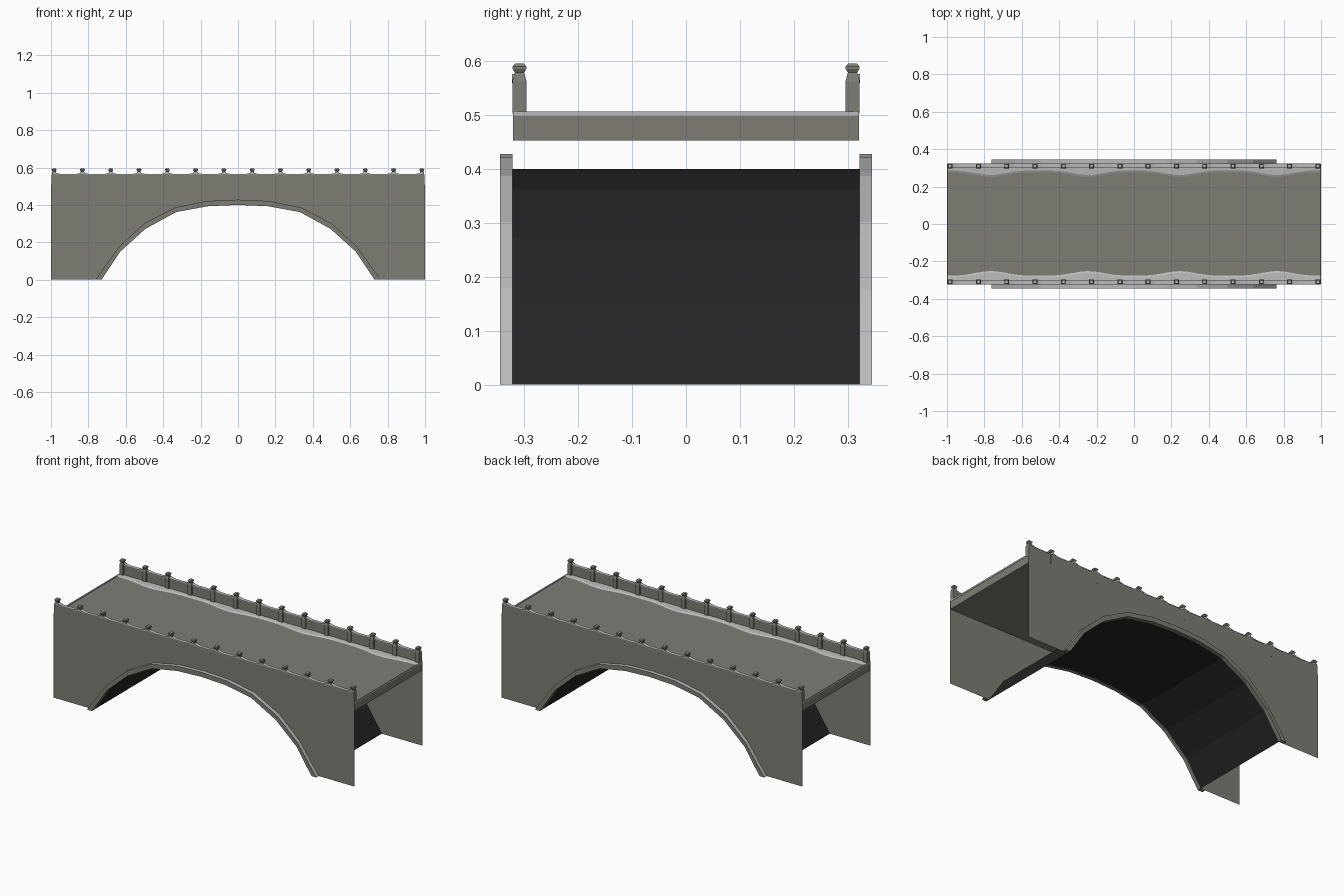
import bpy, bmesh, math
from mathutils import Vector

if "Cube" in bpy.data.objects:
    bpy.data.objects.remove(bpy.data.objects["Cube"])


def material(name, rgb):
    m = bpy.data.materials.new(name)
    m.diffuse_color = (*rgb, 1)
    m.use_nodes = True
    m.node_tree.nodes["Principled BSDF"].inputs["Base Color"].default_value = m.diffuse_color
    return m


STONE = material("grey_stone", (0.205, 0.207, 0.178))
SNOW = material("pale_edge", (0.49, 0.49, 0.49))
DARK = material("dark_vault", (0.018, 0.018, 0.018))

W = 0.322          # half width of the bridge
DECK = 0.5         # deck height
# half arch, springing to crown: inner and outer curves
IN_HALF = [(0.73, 0), (0.63, 0.15), (0.495, 0.272), (0.33, 0.362), (0.16, 0.393), (0, 0.4)]
OUT_HALF = [(0.762, 0), (0.635, 0.178), (0.5, 0.302), (0.335, 0.387), (0.165, 0.421), (0, 0.428)]


def full(half):
    return [(-x, z) for x, z in half] + [(x, z) for x, z in reversed(half[:-1])]


ARC_IN, ARC_OUT = full(IN_HALF), full(OUT_HALF)


def build(name, verts, faces, mats, rule=None, closed=True):
    me = bpy.data.meshes.new(name)
    me.from_pydata(verts, [], faces)
    for m in mats:
        me.materials.append(m)
    bm = bmesh.new()
    bm.from_mesh(me)
    if closed:
        bmesh.ops.recalc_face_normals(bm, faces=bm.faces)
    bm.normal_update()
    if rule:
        for f in bm.faces:
            f.material_index = rule(f)
    bm.to_mesh(me)
    bm.free()
    ob = bpy.data.objects.new(name, me)
    bpy.context.collection.objects.link(ob)
    return ob


def loft(rings, caps=True):
    """Join equal closed rings of points into a skin."""
    n = len(rings[0])
    verts = [p for r in rings for p in r]
    faces = []
    for i in range(len(rings) - 1):
        for j in range(n):
            k = (j + 1) % n
            faces.append((i * n + j, i * n + k, (i + 1) * n + k, (i + 1) * n + j))
    if caps:
        faces.append(tuple(range(n))[::-1])
        faces.append(tuple(range((len(rings) - 1) * n, len(rings) * n)))
    return verts, faces


def strip(a, b):
    n = len(a)
    return a + b, [(i, i + 1, n + i + 1, n + i) for i in range(n - 1)]


def rect(x, y0, y1, z0, z1):
    return [(x, y0, z0), (x, y1, z0), (x, y1, z1), (x, y0, z1)]


# deck slab with a pale upper lip on both ends
build("deck", *loft([rect(-0.998, -W + .001, W - .001, 0.453, DECK),
                     rect(0.998, -W + .001, W - .001, 0.453, DECK)]), [STONE])
for s in (-1, 1):
    build("deck_end_lip", *loft([rect(s * 0.996, -W + .001, W - .001, 0.498, 0.504),
                                 rect(s, -W + .001, W - .001, 0.498, 0.507)]), [SNOW])

# dark vault under the arch, an open sheet
v, f = strip([(x, -W, z) for x, z in ARC_IN], [(x, W, z) for x, z in ARC_IN])
build("vault", v, f, [DARK], closed=False)

POSTS = [-0.983 + i * 1.966 / 13 for i in range(14)]


def sag(t):
    """Height added near the posts, t runs 0..1 between two posts."""
    d = min(t, 1 - t)
    return 0.012 * max(0, 1 - d / 0.3) ** 1.5


for s in (-1, 1):
    # thin spandrel wall, open at the ends
    low = [(-1, s * W, 0)] + [(x, s * W, z) for x, z in ARC_IN] + [(1, s * W, 0)]
    top = [(x, y, 0.508) for x, y, z in low]
    v, f = strip(low, top)
    if s > 0:
        f = [q[::-1] for q in f]
    build("side_wall", v, f, [STONE], closed=False)

    # raised arch moulding with pale upper faces
    rings = [[(a, s * W, b), (a, s * 0.345, b), (c, s * 0.345, d), (c, s * W, d)]
             for (a, b), (c, d) in zip(ARC_IN, ARC_OUT)]
    build("arch_moulding", *loft(rings), [STONE, SNOW],
          lambda f: 1 if f.normal.z > 0.3 and abs(f.normal.y) < 0.5 else 0)

    # pale wavy drift along the deck edge
    rings = []
    for i in range(65):
        x = -1 + i / 32
        bump = (0.5 + 0.5 * math.cos(2 * math.pi * (abs(x) - 0.245) / 0.52)) ** 2
        yi = 0.274 - 0.024 * bump
        rings.append([(x, s * yi, DECK - .001), (x, s * (yi + .012), DECK + .005),
                      (x, s * (W - .001), 0.508), (x, s * (W - .001), DECK - .001)])
    build("edge_drift", *loft(rings), [SNOW])

    # parapet panels and their pale scooped tops
    body, cap = [], []
    for i in range(13):
        for j in range(10 if i < 12 else 11):
            t = j / 10
            x = POSTS[i] + t * (POSTS[1] - POSTS[0])
            zt = 0.564 + sag(t)
            zb = zt - 0.004 - 0.5 * sag(t)
            body.append(rect(x, s * 0.303, s * W, 0.505, zb))
            cap.append(rect(x, s * 0.302, s * (W + .001), zb, zt))
    build("parapet", *loft(body), [STONE])
    build("parapet_top", *loft(cap), [SNOW])

    # square posts with a neck and a flared cap
    yc = s * 0.309
    for px in POSTS:
        rings = []
        for r, z in ((.0132, .503), (.0132, .562), (.0105, .573), (.0085, .579),
                     (.0128, .586), (.0128, .590), (.008, .596)):
            rings.append([(px + a * r, yc + b * r, z)
                          for a, b in ((-1, -1), (1, -1), (1, 1), (-1, 1))])
        build("parapet_post", *loft(rings), [STONE, SNOW],
              lambda f: 1 if f.normal.z > 0.9 else 0)
